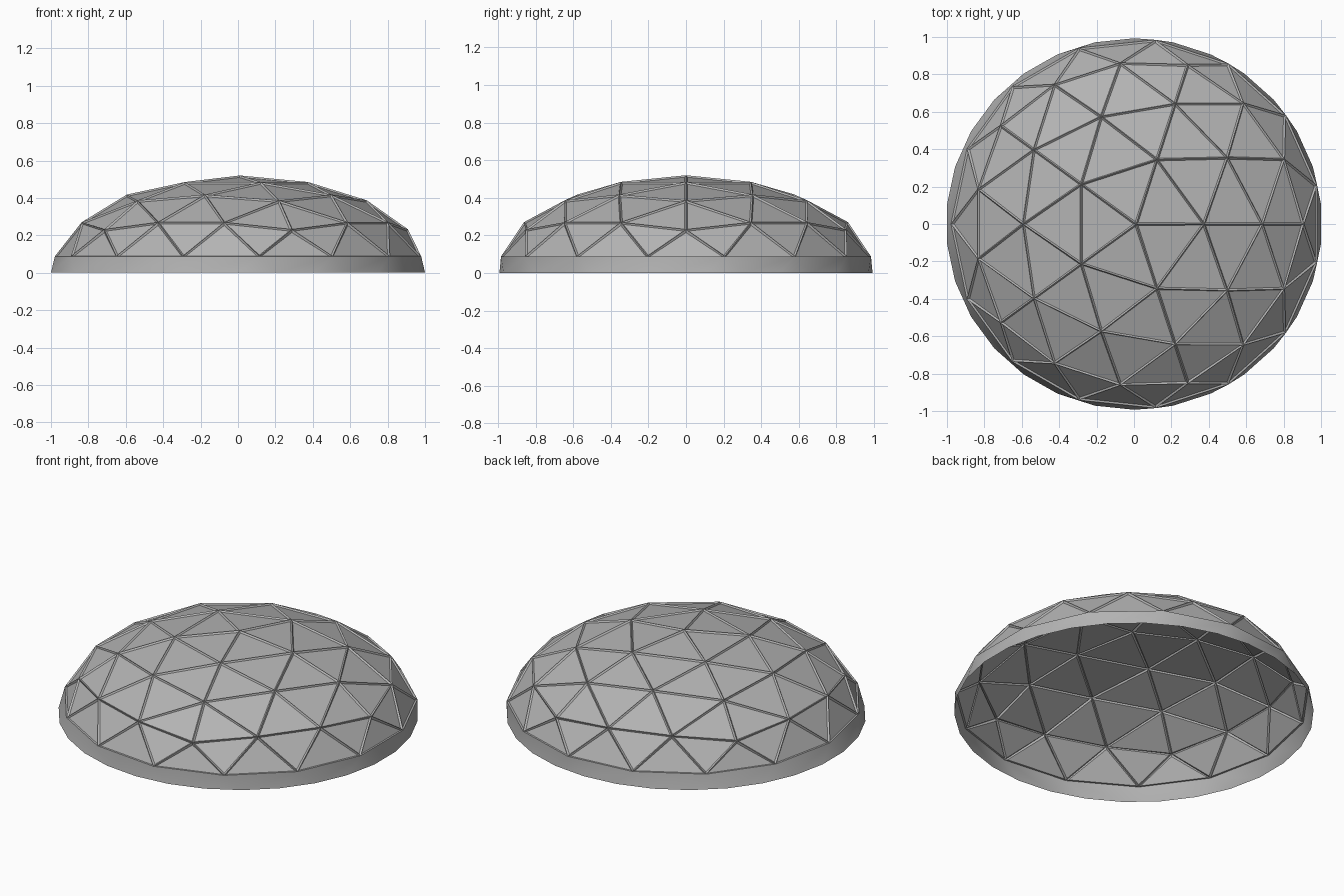
import bpy, bmesh
from math import radians, sin, cos

if "Cube" in bpy.data.objects:
    bpy.data.objects.remove(bpy.data.objects["Cube"])

BASE_R, BASE_Z, SHIFT = 0.99, 0.088, 0.011

grey = bpy.data.materials.new("mid_grey")
grey.diffuse_color = (0.45, 0.45, 0.45, 1)
grey.use_nodes = True
grey.node_tree.nodes["Principled BSDF"].inputs["Base Color"].default_value = grey.diffuse_color


def polar(r, deg, z):
    a = radians(deg)
    return (r * cos(a) + SHIFT, r * sin(a), z)


def new_object(name, bm):
    mesh = bpy.data.meshes.new(name)
    bm.to_mesh(mesh)
    bm.free()
    mesh.materials.append(grey)
    obj = bpy.data.objects.new(name, mesh)
    bpy.context.collection.objects.link(obj)
    return obj


# One fifth of each ring of joints: (radius, angle, height)
sectors = [
    [(0.363, 0, 0.485)],
    [(0.678, 0, 0.387), (0.605, 36, 0.418)],
    [(0.898, 0, 0.232), (0.867, 23.6, 0.27), (0.867, 48.4, 0.27)],
    [(BASE_R, 12, BASE_Z), (BASE_R, 36, BASE_Z), (BASE_R, 60, BASE_Z)],
]

# Faceted dome of triangular panels
bm = bmesh.new()
rings = [[bm.verts.new((SHIFT, 0, 0.52))]]
for sector in sectors:
    rings.append([bm.verts.new(polar(r, a + 72 * s, z))
                  for s in range(5) for r, a, z in sector])

for k in range(3):
    up, low = rings[k], rings[k + 1]
    for s in range(5):
        for j in range(k + 1):
            u = up[(s * k + j) % len(up)]
            i = s * (k + 1) + j
            bm.faces.new((u, low[i], low[(i + 1) % len(low)]))
            if j < k:
                bm.faces.new((u, low[i + 1], up[(s * k + j + 1) % len(up)]))

# Lowest band of alternating triangles
up, low = rings[3], rings[4]
for j in range(15):
    n = (j + 1) % 15
    bm.faces.new((up[j], low[j], up[n]))
    bm.faces.new((up[n], low[j], low[n]))

# Sunken panels leave raised struts along every edge
bmesh.ops.recalc_face_normals(bm, faces=bm.faces)
if sum(f.normal.z for f in bm.faces) < 0:
    bmesh.ops.reverse_faces(bm, faces=bm.faces)
bmesh.ops.inset_individual(bm, faces=bm.faces[:], thickness=0.015, depth=-0.009)
new_object("dome_panels", bm)

# Smooth skirt: 15 corners on top, 30 at the ground
bm = bmesh.new()
top = [bm.verts.new(polar(BASE_R, 12 + 24 * i, BASE_Z)) for i in range(15)]
bottom = [bm.verts.new((1.0055 * cos(radians(6 + 12 * i)),
                        0.993 * sin(radians(6 + 12 * i)), 0)) for i in range(30)]
for i in range(15):
    a, b, c = bottom[2 * i], bottom[2 * i + 1], bottom[(2 * i + 2) % 30]
    bm.faces.new((a, b, top[i]))
    bm.faces.new((b, c, top[(i + 1) % 15], top[i]))
for f in bm.faces:
    f.smooth = True
new_object("base_skirt", bm)
